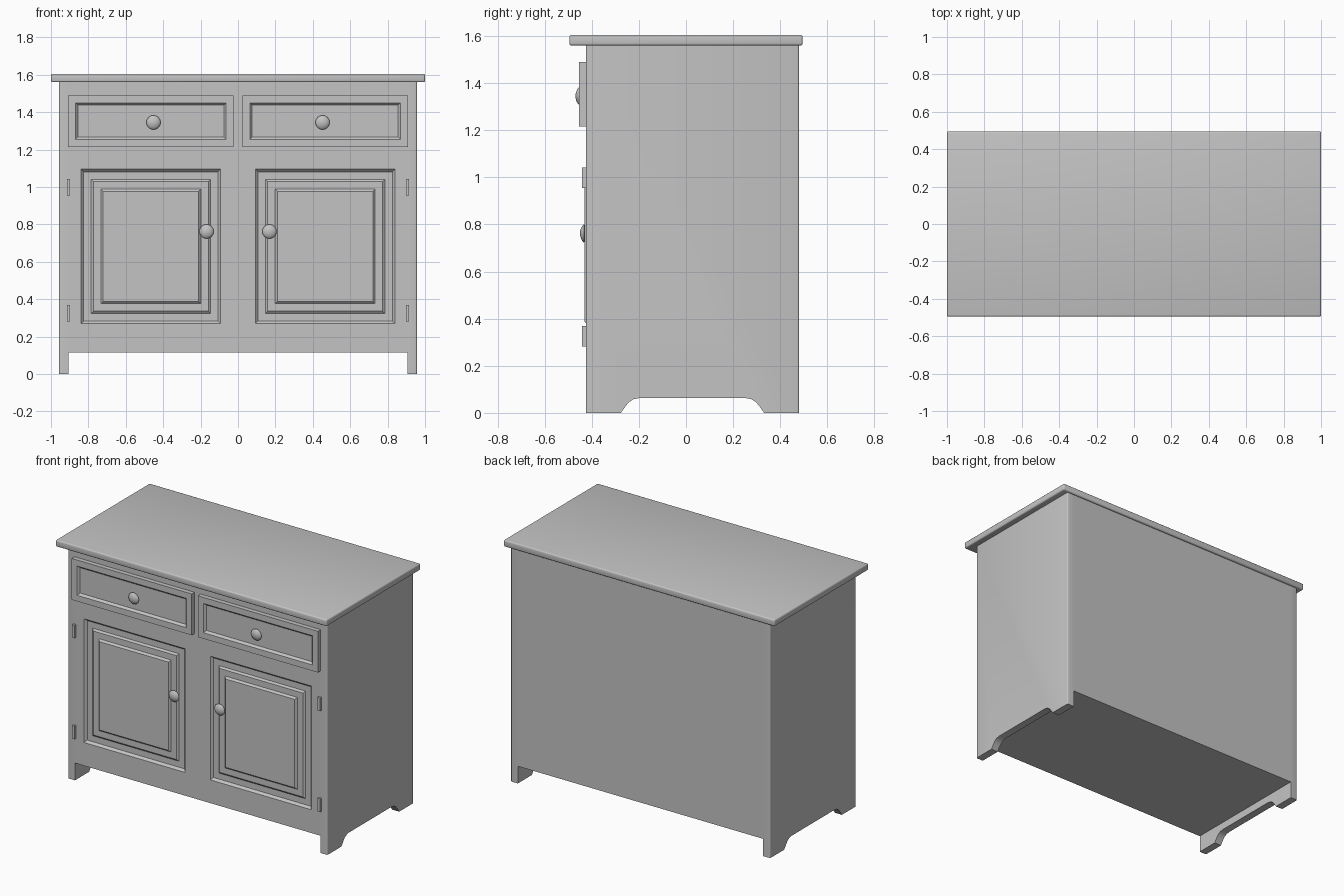
import bpy, bmesh, math
from mathutils import Matrix, Vector

if "Cube" in bpy.data.objects:
    bpy.data.objects.remove(bpy.data.objects["Cube"], do_unlink=True)

paint = bpy.data.materials.new("grey_paint")
paint.use_nodes = True
paint.diffuse_color = (0.55, 0.55, 0.55, 1)
paint.node_tree.nodes["Principled BSDF"].inputs["Base Color"].default_value = paint.diffuse_color

FRONT, BACK, UNDER_TOP = -0.425, 0.48, 1.56
INNER, OUTER = 0.905, 0.957


def finish(bm, name, mirror=False, smooth=False):
    """Turn a bmesh in world coordinates into an object."""
    bmesh.ops.recalc_face_normals(bm, faces=bm.faces)
    mesh = bpy.data.meshes.new(name)
    bm.to_mesh(mesh)
    bm.free()
    mesh.materials.append(paint)
    obj = bpy.data.objects.new(name, mesh)
    bpy.context.collection.objects.link(obj)
    if mirror:
        obj.modifiers.new("Mirror", 'MIRROR').use_mirror_merge = False
    if smooth:
        bpy.ops.object.select_all(action='DESELECT')
        obj.select_set(True)
        bpy.context.view_layer.objects.active = obj
        bpy.ops.object.shade_smooth_by_angle(angle=math.radians(40))
    return obj


def box(x0, x1, y0, y1, z0, z1):
    bm = bmesh.new()
    size = Vector((x1 - x0, y1 - y0, z1 - z0))
    centre = Vector((x0 + x1, y0 + y1, z0 + z1)) / 2
    bmesh.ops.create_cube(bm, size=1, matrix=Matrix.Translation(centre) @ Matrix.Diagonal(size.to_4d()))
    bmesh.ops.recalc_face_normals(bm, faces=bm.faces)
    return bm


def mould(bm, faces, steps):
    """Inset faces step by step; positive depth is raised."""
    for width, depth in steps:
        bmesh.ops.inset_individual(bm, faces=faces, thickness=width, depth=depth, use_even_offset=True)


# Worktop with eased edges
bm = box(-1, 1, -0.495, 0.495, UNDER_TOP, 1.605)
bmesh.ops.bevel(bm, geom=bm.edges[:], offset=0.009, segments=3, profile=0.5, affect='EDGES')
finish(bm, "worktop", smooth=True)

# Carcass, with both panelled doors formed in its front
DOOR_X, DOOR_Z = (0.093, 0.839), (0.27, 1.095)
bm = box(-INNER, INNER, FRONT, BACK, 0.115, UNDER_TOP)
cuts = [(Vector((s * x, 0, 0)), Vector((1, 0, 0))) for s in (-1, 1) for x in DOOR_X]
cuts += [(Vector((0, 0, z)), Vector((0, 0, 1))) for z in DOOR_Z]
for co, no in cuts:
    bmesh.ops.bisect_plane(bm, geom=bm.verts[:] + bm.edges[:] + bm.faces[:], plane_co=co, plane_no=no)


def is_door(face):
    c = face.calc_center_median()
    return (face.normal.y < -0.9 and DOOR_X[0] < abs(c.x) < DOOR_X[1]
            and DOOR_Z[0] < c.z < DOOR_Z[1])


bm.normal_update()
mould(bm, [f for f in bm.faces if is_door(f)],
      [(0.014, -0.015), (0.04, 0), (0.012, 0.01), (0.04, 0), (0.012, 0.012)])
finish(bm, "carcass_with_doors")

# Side panels with arched cutouts between the feet
mid = (FRONT + BACK) / 2
arch = [(0.304, 0), (0.283, 0.03), (0.268, 0.047), (0.25, 0.058), (0.225, 0.063)]
outline = [(FRONT, 0)] + [(mid - d, z) for d, z in arch]
outline += [(mid + d, z) for d, z in reversed(arch)]
outline += [(BACK, 0), (BACK, UNDER_TOP), (FRONT, UNDER_TOP)]
bm = bmesh.new()
side = bm.faces.new([bm.verts.new((INNER, y, z)) for y, z in outline])
ext = bmesh.ops.extrude_face_region(bm, geom=[side])["geom"]
bmesh.ops.translate(bm, verts=[v for v in ext if isinstance(v, bmesh.types.BMVert)],
                    vec=(OUTER - INNER, 0, 0))
bmesh.ops.recalc_face_normals(bm, faces=bm.faces)
corners = [e for e in bm.edges if e.calc_length() > 1.5 and e.verts[0].co.x > INNER + 0.01]
bmesh.ops.bevel(bm, geom=corners, offset=0.008, segments=3, profile=0.5, affect='EDGES')
finish(bm, "side_panel", mirror=True, smooth=True)

# Drawer fronts with a recessed field
bm = box(0.023, 0.908, -0.455, FRONT, 1.215, 1.49)
mould(bm, [f for f in bm.faces if f.normal.y < -0.9], [(0.04, 0), (0.013, -0.014)])
finish(bm, "drawer_front", mirror=True)

# Hinges
for name, z in (("lower_hinge", 0.282), ("upper_hinge", 0.955)):
    finish(box(0.897, 0.915, -0.442, FRONT, z, z + 0.087), name, mirror=True)


# Round knobs, turned about the y axis: (radius, distance behind the tip)
def knob(name, x, tip, z):
    profile = [(0, 0), (0.012, 0.001), (0.024, 0.005), (0.033, 0.010), (0.038, 0.016),
               (0.033, 0.021), (0.018, 0.024), (0.018, 0.034)]
    bm = bmesh.new()
    verts = [bm.verts.new((x + r, tip + d, z)) for r, d in profile]
    edges = [bm.edges.new(pair) for pair in zip(verts, verts[1:])]
    bmesh.ops.spin(bm, geom=verts + edges, cent=(x, tip, z), axis=(0, 1, 0),
                   angle=math.tau, steps=24, use_merge=True)
    bmesh.ops.remove_doubles(bm, verts=bm.verts, dist=0.0001)
    finish(bm, name, mirror=True, smooth=True)


knob("drawer_knob", 0.452, -0.469, 1.345)
knob("door_knob", 0.168, -0.45, 0.762)
